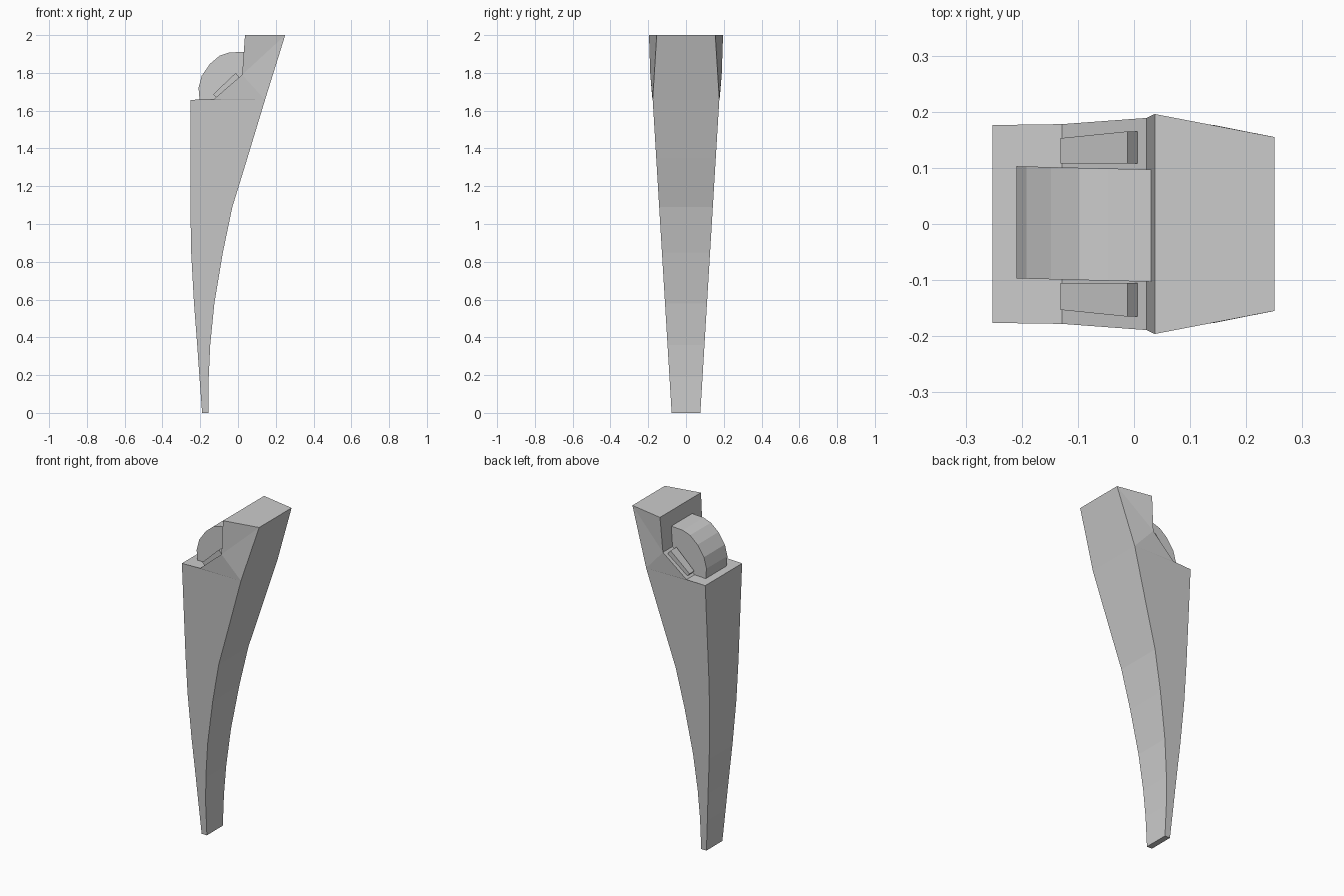
import bpy, bmesh

if "Cube" in bpy.data.objects:
    bpy.data.objects.remove(bpy.data.objects["Cube"])


def finish(name, bm):
    bmesh.ops.recalc_face_normals(bm, faces=bm.faces)
    me = bpy.data.meshes.new(name)
    bm.to_mesh(me)
    bm.free()
    ob = bpy.data.objects.new(name, me)
    bpy.context.collection.objects.link(ob)
    return ob


def slab(name, pts, faces, outline):
    """pts: (x, z, y_near, y_far); faces tile both sides, outline is the rim."""
    bm = bmesh.new()
    near = [bm.verts.new((x, a, z)) for x, z, a, b in pts]
    far = [bm.verts.new((x, b, z)) for x, z, a, b in pts]
    for f in faces:
        bm.faces.new([near[i] for i in f])
        bm.faces.new([far[i] for i in reversed(f)])
    for i, j in zip(outline, outline[1:] + outline[:1]):
        bm.faces.new([near[i], far[i], far[j], near[j]])
    return finish(name, bm)


# Curved tapering stem: rows of (z, left x, right x)
rows = [(0, -.19, -.155), (.19, -.204, -.155), (.36, -.216, -.147),
        (.58, -.233, -.125), (.85, -.248, -.08), (1.09, -.252, -.03),
        (1.35, -.252, .05), (1.657, -.252, .143)]
pts = []
for z, l, r in rows:
    w = .076 + .0605 * z
    pts += [(l, z, -w, w), (r, z, -w, w)]
faces = [(i, i + 1, i + 3, i + 2) for i in range(0, 14, 2)]
# Notched head: ledge, slope, upright wall, top block
for x, z, w in [(-.128, 1.661, .178), (.022, 1.79, .189),
                (.037, 2, .196), (.25, 2, .155)]:
    pts.append((x, z, -w, w))
faces += [(14, 15, 16), (16, 15, 17), (17, 15, 19), (17, 19, 18)]
outline = list(range(1, 16, 2)) + [19, 18, 17, 16] + list(range(14, -1, -2))
slab("stem", pts, faces, outline)

# Faceted half disc in the notch, turned very slightly about z
prof = [(-.203, 1.65), (-.209, 1.72), (-.192, 1.785), (-.148, 1.848),
        (-.097, 1.891), (-.046, 1.908), (.033, 1.911), (.045, 1.76), (-.1, 1.64)]
pts = []
for x, z in prof:
    s = -.025 * (x + .09)
    pts.append((x, z, s - .1, s + .1))
idx = list(range(len(prof)))
slab("round_knob", pts, [idx], idx)

# Flat bars lying on the slope, one on each side of the disc
bar = [(-.131, 1.687, .153), (-.012, 1.8, .165),
       (.007, 1.776, .165), (-.116, 1.67, .153)]
for name, s, inner in (("far_bar", 1, .108), ("near_bar", -1, .105)):
    slab(name, [(x, z, s * inner, s * w) for x, z, w in bar],
         [[0, 1, 2, 3]], [0, 1, 2, 3])
